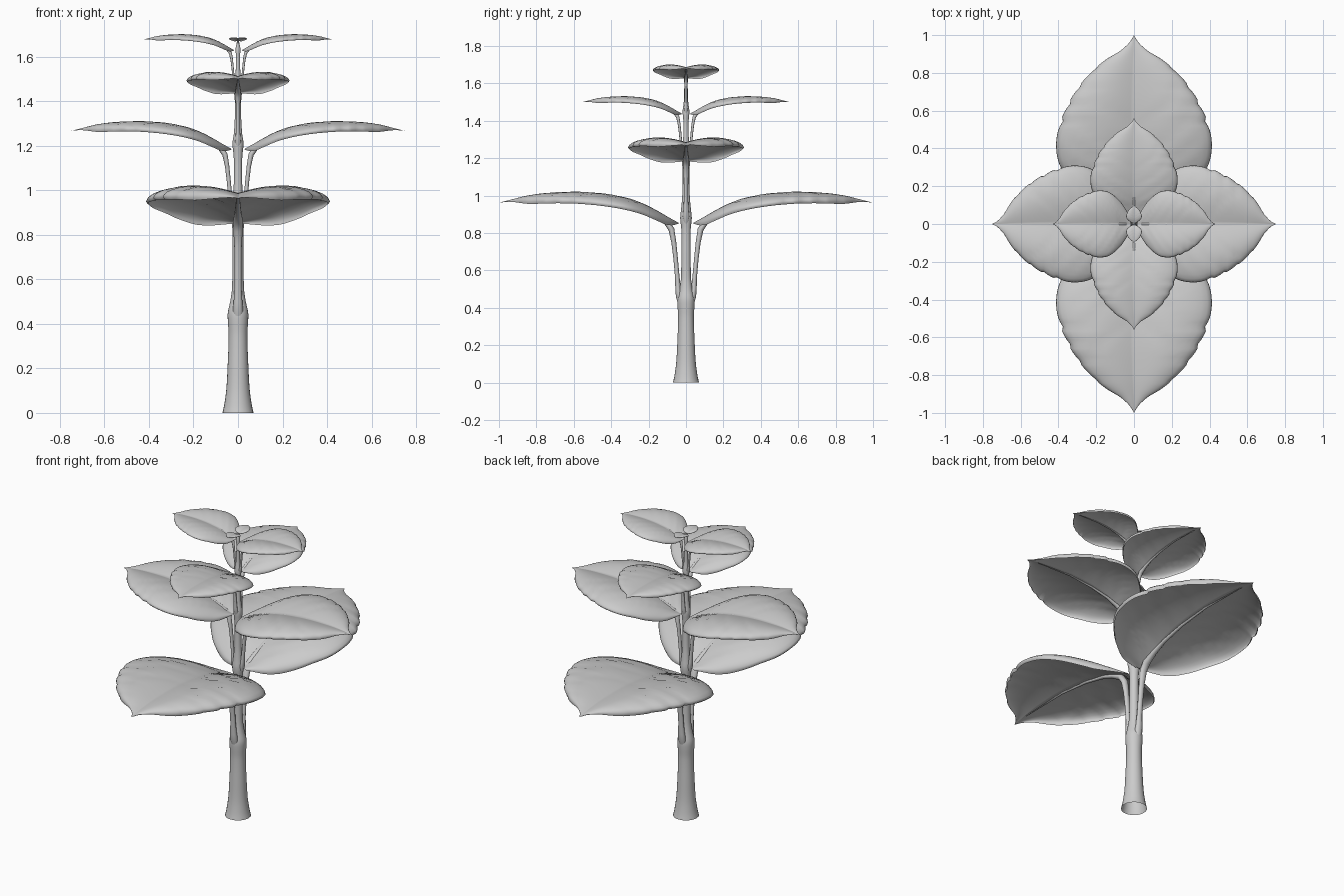
import bpy, bmesh, math
from mathutils import Matrix, Vector

if "Cube" in bpy.data.objects:
    bpy.data.objects.remove(bpy.data.objects["Cube"])

grey = bpy.data.materials.new("plant_grey")
grey.diffuse_color = (0.6, 0.6, 0.6, 1)
grey.use_nodes = True
grey.node_tree.nodes["Principled BSDF"].inputs["Base Color"].default_value = grey.diffuse_color


def smooth(table, x):
    """Smooth (Hermite) lookup in a list of (x, y) pairs."""
    n = len(table)

    def slope(i):
        a, b = table[max(i - 1, 0)], table[min(i + 1, n - 1)]
        return (b[1] - a[1]) / (b[0] - a[0])
    for i in range(n - 1):
        (x0, y0), (x1, y1) = table[i], table[i + 1]
        if x <= x1 or i == n - 2:
            h = x1 - x0
            t = min(max((x - x0) / h, 0), 1)
            return ((2*t**3 - 3*t*t + 1) * y0 + (t**3 - 2*t*t + t) * h * slope(i)
                    + (3*t*t - 2*t**3) * y1 + (t**3 - t*t) * h * slope(i + 1))


def finish(name, bm, matrix):
    bmesh.ops.remove_doubles(bm, verts=bm.verts, dist=1e-5)
    bmesh.ops.recalc_face_normals(bm, faces=bm.faces)
    bm.transform(matrix)
    for f in bm.faces:
        f.smooth = True
    me = bpy.data.meshes.new(name)
    bm.to_mesh(me)
    bm.free()
    me.materials.append(grey)
    ob = bpy.data.objects.new(name, me)
    bpy.context.collection.objects.link(ob)
    return ob


def grid_faces(bm, rows, closed):
    n = len(rows[0])
    for a, b in zip(rows, rows[1:]):
        for j in range(n if closed else n - 1):
            k = (j + 1) % n
            bm.faces.new((a[j], a[k], b[k], b[j]))


def tube(name, pts, matrix, sides=16, widen=1.0):
    """Sweep a round section along (y, z, radius) points in the YZ plane."""
    bm = bmesh.new()
    rows = []
    for i, (y, z, r) in enumerate(pts):
        p, q = pts[max(i - 1, 0)], pts[min(i + 1, len(pts) - 1)]
        d = Vector((0, q[0] - p[0], q[1] - p[1])).normalized()
        nrm = Vector((0, d.z, -d.y))
        row = []
        for k in range(sides):
            a = 2 * math.pi * k / sides
            row.append(bm.verts.new(Vector((math.cos(a) * r * widen, y, z))
                                    + nrm * math.sin(a) * r))
        rows.append(row)
    grid_faces(bm, rows, True)
    return finish(name, bm, matrix)


# Leaf outline (half width) and midrib height along its length
WIDTH = [(.04, .02), (.07, .12), (.10, .18), (.15, .255), (.2, .31), (.3, .388),
         (.4, .412), (.5, .402), (.6, .367), (.7, .312), (.8, .232), (.87, .15),
         (.92, .07), (.96, .025), (1, 0)]
RIB = [(.04, .853), (.08, .863), (.15, .893), (.25, .933), (.4, .966), (.6, .986),
       (.8, .986), (.92, .976), (1, .963)]
# Cross-section columns: (fraction of half width, rim drop)
COLS = [(0, 0), (.05, 0), (.12, 0), (.22, 0), (.33, 0), (.45, 0), (.57, 0), (.68, 0),
        (.78, 0), (.87, 0), (.94, .002), (.985, .008), (1, .018), (.975, .032)]
VEINS = (.1, .22, .36, .52)


def leaf(name, matrix):
    bm = bmesh.new()
    rows, n = [], 64
    cols = [(-v, d) for v, d in reversed(COLS[1:])] + COLS
    for i in range(n + 1):
        u = .04 + .96 * (1 - math.cos(math.pi * i / n)) / 2
        hw = max(smooth(WIDTH, u), 0)
        # shallow teeth toward the tip
        if .45 < u < .92:
            hw *= 1 - .035 * (((u - .45) / .094) % 1) ** 3
        row = []
        for v, drop in cols:
            a = abs(v)
            z = smooth(RIB, u) + hw * .3 * a * (1 - a ** 1.5)
            z -= drop * min(1, hw / .2)
            # curved side veins pressed into the blade
            p = u - .3 * a ** 1.4
            z -= sum(.006 * math.exp(-((p - c) / .014) ** 2) for c in VEINS) * math.sin(math.pi * a)
            row.append(bm.verts.new((v * hw, u, z)))
        rows.append(row)
    grid_faces(bm, rows, False)
    return finish(name, bm, matrix)


# Leaf stalk that continues as the midrib below the blade
STALK = [(.026, .41, .012), (.036, .46, .018), (.042, .5, .015), (.047, .57, .012),
         (.055, .66, .012), (.065, .75, .013), (.078, .82, .016), (.105, .861, .017),
         (.17, .896, .012), (.25, .928, .009), (.4, .961, .007), (.6, .982, .005),
         (.9, .974, .002)]

# Leaf pairs: (size, base height, turn); each pair is a quarter turn from the last
PAIRS = [(1.0, 0, 0), (.75, .545, 90), (.56, .96, 0), (.43, 1.262, 90), (.1, 1.585, 0)]
for i, (s, z0, turn) in enumerate(PAIRS, 1):
    for side in (0, 180):
        m = (Matrix.Translation((0, 0, z0))
             @ Matrix.Rotation(math.radians(turn + side), 4, 'Z') @ Matrix.Scale(s, 4))
        tag = f"{i}_{'a' if side == 0 else 'b'}"
        leaf("leaf_" + tag, m)
        tube("stalk_" + tag, STALK, m, 12, 1.3)

# Stem with a flared foot and swollen nodes
STEM = [(0, .07), (.03, .063), (.1, .053), (.2, .047), (.35, .042), (.42, .046),
        (.45, .046), (.5, .035), (.56, .027), (.7, .025), (.82, .025), (.88, .031),
        (.93, .026), (1.0, .02), (1.12, .018), (1.17, .021), (1.21, .025), (1.26, .018),
        (1.38, .013), (1.45, .018), (1.5, .012), (1.6, .009), (1.635, .011), (1.67, .004)]
N = 110
tube("stem", [(0, 1.67 * k / N, smooth(STEM, 1.67 * k / N)) for k in range(N + 1)],
     Matrix.Identity(4), 24)
